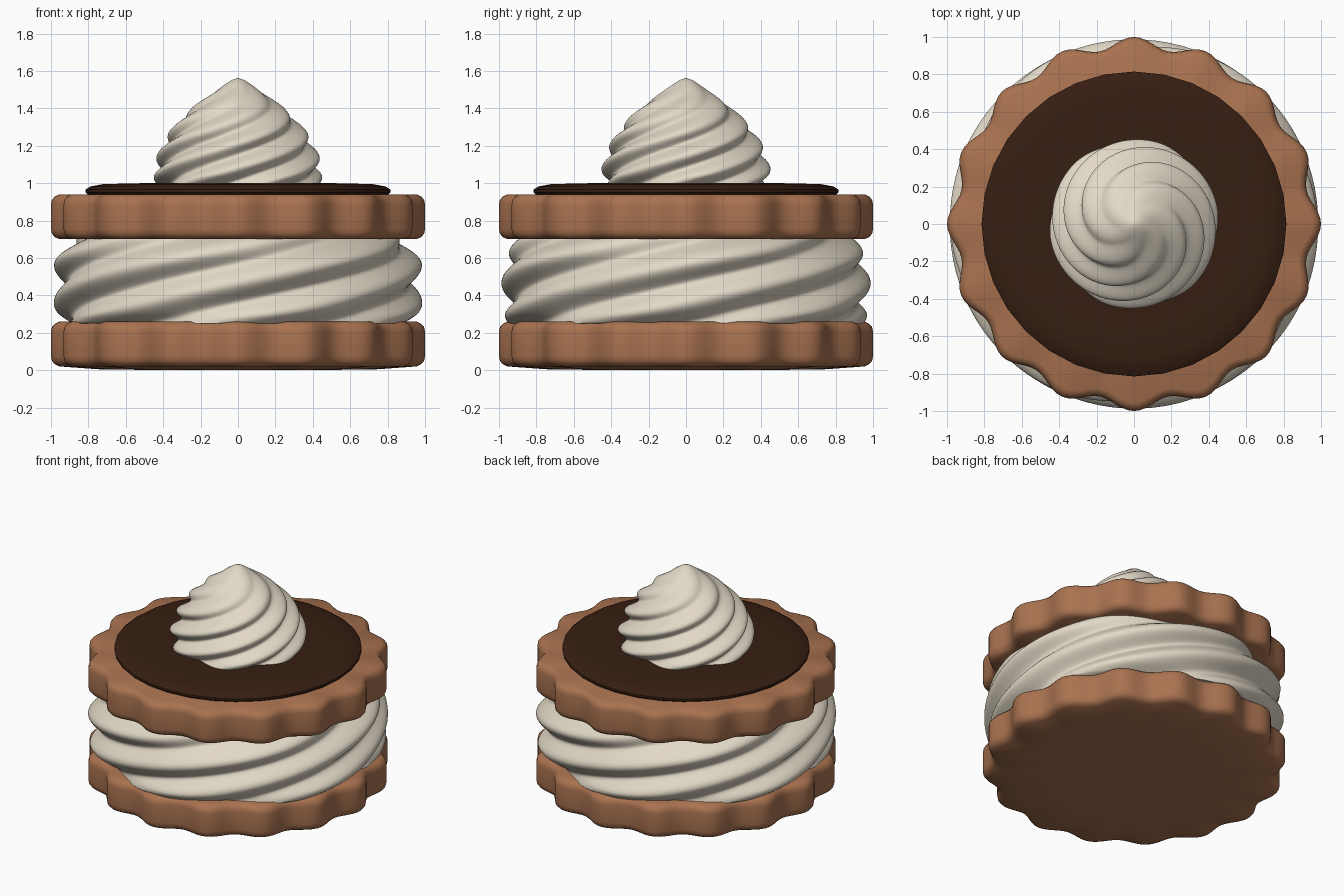
import bpy, bmesh
from math import sin, cos, pi, radians

if "Cube" in bpy.data.objects:
    bpy.data.objects.remove(bpy.data.objects["Cube"])


def material(name, rgb):
    m = bpy.data.materials.new(name)
    m.diffuse_color = (*rgb, 1)
    m.use_nodes = True
    m.node_tree.nodes["Principled BSDF"].inputs["Base Color"].default_value = m.diffuse_color
    return m


COOKIE = material("biscuit", (0.40, 0.17, 0.08))
CREAM = material("cream", (0.76, 0.69, 0.57))
CHOC = material("chocolate", (0.037, 0.013, 0.006))


def lathe(name, rings, segs, shape, mat, angle=40):
    """Stack closed rings (r, z); shape(r, z, a) gives the radius at angle a."""
    bm = bmesh.new()
    loops = []
    for r, z in rings:
        loop = []
        for i in range(segs):
            a = 2 * pi * i / segs
            q = shape(r, z, a)
            loop.append(bm.verts.new((q * cos(a), q * sin(a), z)))
        loops.append(loop)
    for lo, hi in zip(loops, loops[1:]):
        for i in range(segs):
            j = (i + 1) % segs
            bm.faces.new((lo[i], lo[j], hi[j], hi[i]))
    bm.faces.new(loops[0][::-1])
    bm.faces.new(loops[-1])
    me = bpy.data.meshes.new(name)
    bm.to_mesh(me)
    bm.free()
    me.materials.append(mat)
    ob = bpy.data.objects.new(name, me)
    bpy.context.collection.objects.link(ob)
    bpy.ops.object.select_all(action='DESELECT')
    ob.select_set(True)
    bpy.context.view_layer.objects.active = ob
    bpy.ops.object.shade_smooth_by_angle(angle=radians(angle))
    return ob


def interp(profile, z):
    # smooth (Catmull-Rom style) radius lookup along a (r, z) profile
    n = len(profile)
    for k in range(n - 1):
        (r0, z0), (r1, z1) = profile[k], profile[k + 1]
        if z <= z1 or k == n - 2:
            t = min(max((z - z0) / (z1 - z0), 0), 1)
            ra, za = profile[max(k - 1, 0)]
            rb, zb = profile[min(k + 2, n - 1)]
            m0 = (r1 - ra) / (z1 - za) * (z1 - z0)
            m1 = (rb - r0) / (zb - z0) * (z1 - z0)
            return ((2*t**3 - 3*t**2 + 1) * r0 + (t**3 - 2*t**2 + t) * m0
                    + (3*t**2 - 2*t**3) * r1 + (t**3 - t**2) * m1)


# Scalloped biscuits, 16 lobes, rounded rims
def scallop(r, z, a):
    return r * (0.97 + 0.03 * cos(16 * a)) if r > 0.5 else r


def rim(z0, z1):
    return [(0.955, z0), (0.98, z0 + 0.012), (0.995, z0 + 0.03), (1.0, z0 + 0.055),
            (1.0, z1 - 0.055), (0.995, z1 - 0.03), (0.98, z1 - 0.012), (0.955, z1),
            (0.4, z1)]


lathe("bottom_biscuit", [(0.4, 0.0), (0.75, 0.005)] + rim(0.02, 0.26), 192, scallop, COOKIE)
lathe("top_biscuit", [(0.4, 0.70)] + rim(0.70, 0.94), 192, scallop, COOKIE)

# Chocolate glaze disc
lathe("chocolate_glaze",
      [(0.80, 0.935), (0.815, 0.95), (0.815, 0.965), (0.79, 0.982), (0.72, 0.995), (0.5, 1.0)],
      32, lambda r, z, a: r, CHOC)


# Twisted piped cream: six ridges winding upward
def twist(pitch, peak_z, depth, fade):
    def shape(r, z, a):
        w = 0.5 + 0.5 * cos(6 * a - 2 * pi * (z - peak_z) / pitch)
        return r - depth * fade(z) * (1 - w ** 0.75)
    return shape


fill_profile = [(0.95, 0.25), (0.98, 0.30), (0.985, 0.37), (0.985, 0.55),
                (0.965, 0.62), (0.90, 0.70), (0.87, 0.72)]
fill = [(interp(fill_profile, 0.25 + 0.47 * i / 40), 0.25 + 0.47 * i / 40) for i in range(41)]
lathe("cream_filling", fill, 192, twist(0.21, 0.57, 0.075, lambda z: 1), CREAM, 80)

swirl_profile = [(0.44, 0.995), (0.455, 1.05), (0.43, 1.16), (0.365, 1.28),
                 (0.25, 1.40), (0.11, 1.50), (0.035, 1.55), (0.004, 1.562)]
swirl = []
for i in range(61):
    z = 0.995 + 0.567 * i / 60
    swirl.append((max(interp(swirl_profile, z), 0.004), z))
lathe("cream_swirl", swirl, 144,
      twist(0.135, 1.15, 0.06, lambda z: min(1, max(0, (1.53 - z) / 0.3))), CREAM, 80)
